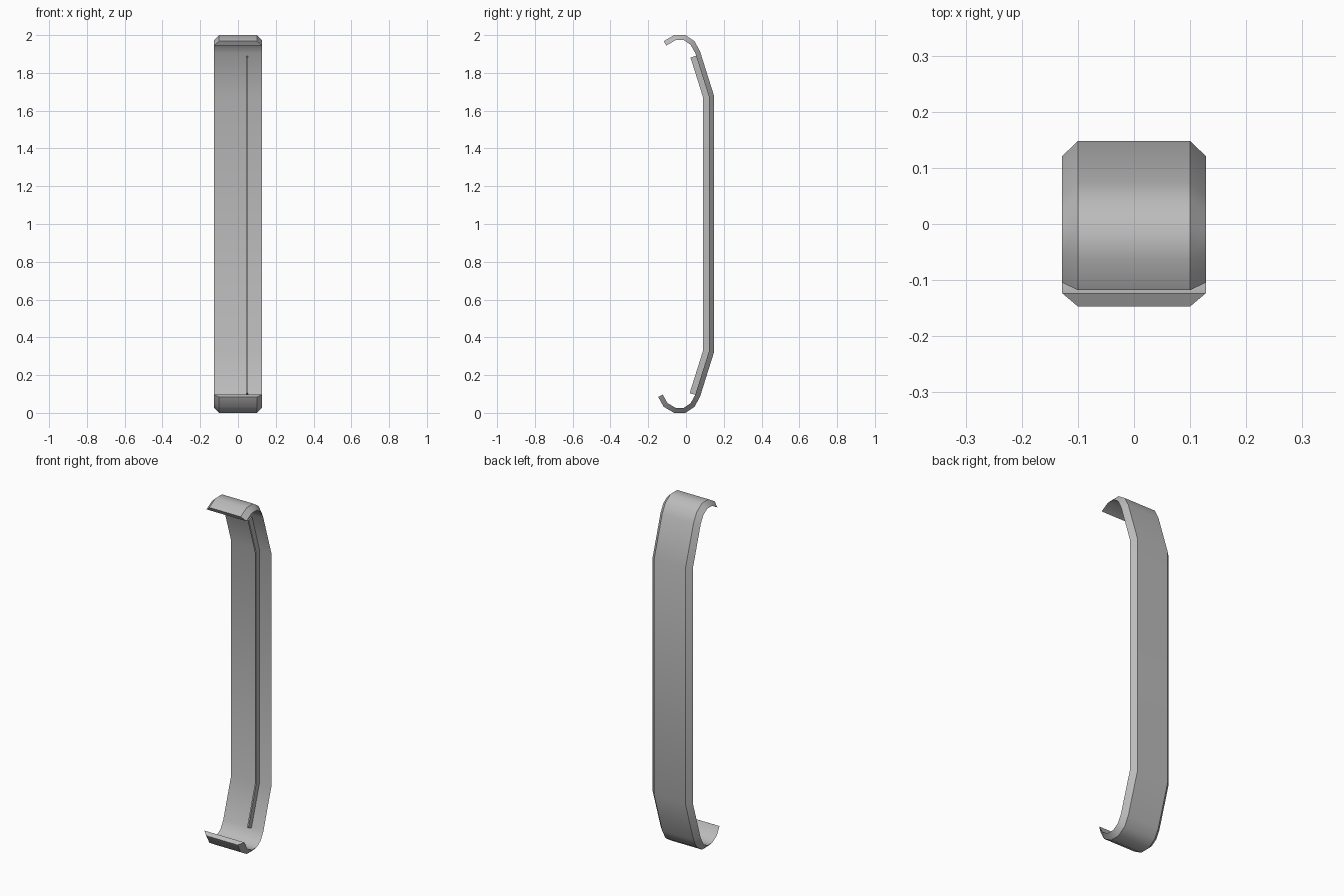
import bpy, math
from mathutils import Vector

cube = bpy.data.objects.get("Cube")
if cube:
    bpy.data.objects.remove(cube, do_unlink=True)

grey = bpy.data.materials.new("plain_grey")
grey.use_nodes = True
colour = (0.5, 0.5, 0.5, 1)
grey.diffuse_color = colour
grey.node_tree.nodes["Principled BSDF"].inputs["Base Color"].default_value = colour


def offset(path, depth):
    """Mitred inward offset of a (y, z) path that runs from top to bottom."""
    dirs = [(b - a).normalized() for a, b in zip(path, path[1:])]
    dirs = [dirs[0]] + dirs + [dirs[-1]]
    result = []
    for p, d0, d1 in zip(path, dirs, dirs[1:]):
        n0, n1 = Vector((d0.y, -d0.x)), Vector((d1.y, -d1.x))
        result.append(p + (n0 + n1) * depth / (1 + n0.dot(n1)))
    return result


def sweep(name, path, section):
    """Sweep a closed (x, depth) section along the path and cap both ends."""
    count = len(section)
    tracks = [[(x, p.x, p.y) for p in offset(path, d)] for x, d in section]
    verts = [t[i] for i in range(len(path)) for t in tracks]
    faces = [(i * count + j, i * count + (j + 1) % count,
              (i + 1) * count + (j + 1) % count, (i + 1) * count + j)
             for i in range(len(path) - 1) for j in range(count)]
    faces += [tuple(reversed(range(count))),
              tuple(range(len(verts) - count, len(verts)))]
    mesh = bpy.data.meshes.new(name)
    mesh.from_pydata(verts, [], faces)
    mesh.materials.append(grey)
    obj = bpy.data.objects.new(name, mesh)
    bpy.context.collection.objects.link(obj)
    bpy.ops.object.select_all(action="DESELECT")
    obj.select_set(True)
    bpy.context.view_layer.objects.active = obj
    bpy.ops.object.mode_set(mode="EDIT")
    bpy.ops.mesh.select_all(action="SELECT")
    bpy.ops.mesh.normals_make_consistent(inside=False)
    bpy.ops.object.mode_set(mode="OBJECT")
    bpy.ops.object.shade_smooth_by_angle(angle=math.radians(40))
    return obj


# Side profile of the outer face: the two hooked ends mirror each other
hook = [(-0.118, 1.968), (-0.063, 2), (-0.003, 2), (0.045, 1.968),
        (0.074, 1.915), (0.148, 1.68)]
top = [Vector(p) for p in hook]
bottom = [Vector((p.x, 2 - p.y)) for p in reversed(top)]
lip_end = Vector((-0.147, 0.084))
thick = 0.027

# Curved strip with chamfered outer edges
sweep("curved_strip", top + bottom + [lip_end],
      [(-0.1, 0), (0.1, 0), (0.128, thick), (-0.128, thick)])

# Thin rib standing on the inner face
rib_path = [top[-1].lerp(top[-2], 0.93), top[-1], bottom[0],
            bottom[0].lerp(bottom[1], 0.99)]
sweep("inner_rib", rib_path,
      [(0.044, thick - 0.003), (0.052, thick - 0.003),
       (0.052, thick + 0.031), (0.044, thick + 0.031)])
